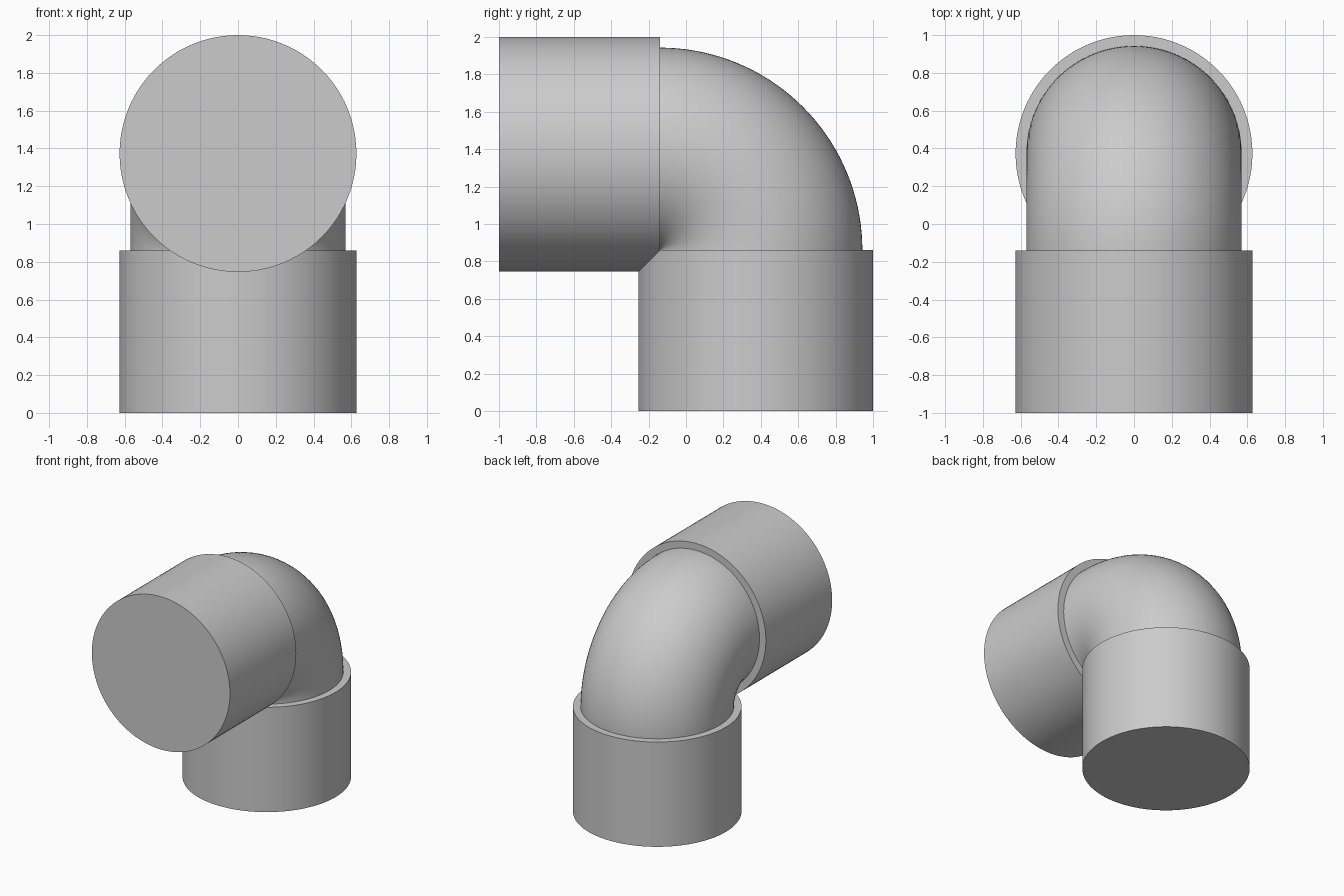
import bpy
import bmesh
from math import asin, cos, pi, radians, sin
from mathutils import Matrix, Vector

if "Cube" in bpy.data.objects:
    bpy.data.objects.remove(bpy.data.objects["Cube"])

SOCKET_R = 0.627                  # outer radius of both sockets
PIPE_R = 0.57                     # radius of the bent pipe
LENGTH = 0.86                     # socket length
BEND = 0.513                      # bend radius of the pipe centreline
PIVOT = Vector((0, -0.14, 0.86))  # bend axis, parallel to x

grey = bpy.data.materials.new("plain grey")
grey.use_nodes = True
colour = (0.6, 0.6, 0.6, 1)
grey.diffuse_color = colour
grey.node_tree.nodes["Principled BSDF"].inputs["Base Color"].default_value = colour


def finish(name, bm):
    bmesh.ops.recalc_face_normals(bm, faces=bm.faces)
    mesh = bpy.data.meshes.new(name)
    bm.to_mesh(mesh)
    bm.free()
    mesh.materials.append(grey)
    obj = bpy.data.objects.new(name, mesh)
    bpy.context.collection.objects.link(obj)
    bpy.ops.object.select_all(action="DESELECT")
    obj.select_set(True)
    bpy.context.view_layer.objects.active = obj
    bpy.ops.object.shade_smooth_by_angle(angle=radians(30))


def socket(name, centre, rotation):
    bm = bmesh.new()
    bmesh.ops.create_cone(bm, cap_ends=True, segments=96, radius1=SOCKET_R,
                          radius2=SOCKET_R, depth=LENGTH,
                          matrix=Matrix.Translation(centre) @ rotation)
    finish(name, bm)


# Two equal sockets at right angles
socket("lower_socket", PIVOT + Vector((0, BEND, -LENGTH / 2)), Matrix())
socket("front_socket", PIVOT + Vector((0, -LENGTH / 2, BEND)),
       Matrix.Rotation(pi / 2, 4, "X"))

# Bent pipe: circle trimmed at the bend axis, spun a little past each socket face
bm = bmesh.new()
reach = pi / 2 + asin(BEND / PIPE_R)
steps = 72
profile = []
for i in range(steps + 1):
    a = reach * (2 * i / steps - 1)
    out = max(0, BEND + PIPE_R * cos(a))
    profile.append(bm.verts.new(PIVOT + Vector((PIPE_R * sin(a), out, 0))))
edges = [bm.edges.new(pair) for pair in zip(profile, profile[1:])]
overrun = radians(5)
bmesh.ops.rotate(bm, verts=profile, cent=PIVOT,
                 matrix=Matrix.Rotation(-overrun, 3, "X"))
bmesh.ops.spin(bm, geom=profile + edges, cent=PIVOT, axis=(1, 0, 0),
               angle=pi / 2 + 2 * overrun, steps=40)
bmesh.ops.remove_doubles(bm, verts=bm.verts, dist=0.0001)
finish("elbow_pipe", bm)
